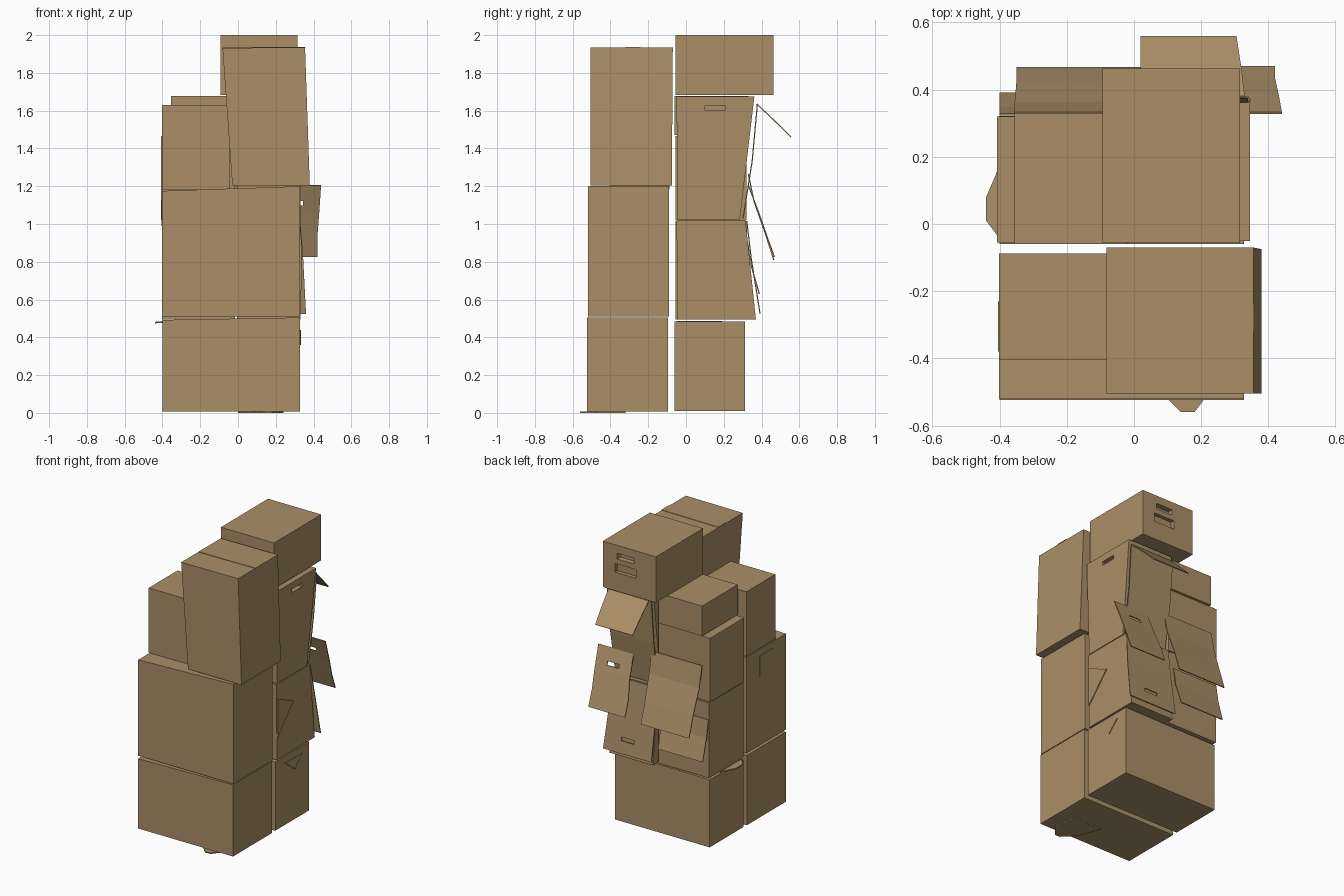
import bpy, bmesh, math
from mathutils import Vector

card = bpy.data.materials.new("cardboard brown")
card.diffuse_color = (0.402, 0.275, 0.136, 1)


def add_mesh(name, verts, faces):
    bm = bmesh.new()
    vs = [bm.verts.new(v) for v in verts]
    for f in faces:
        bm.faces.new([vs[i] for i in f])
    bmesh.ops.recalc_face_normals(bm, faces=bm.faces)
    me = bpy.data.meshes.new(name)
    bm.to_mesh(me)
    bm.free()
    me.materials.append(card)
    ob = bpy.data.objects.new(name, me)
    bpy.context.collection.objects.link(ob)
    return ob


CUBE = [(0, 1, 2, 3), (4, 5, 6, 7), (0, 1, 5, 4), (1, 2, 6, 5), (2, 3, 7, 6), (3, 0, 4, 7)]


def box(name, bottom, top, z0, zl, zr):
    """Carton from bottom and top rectangles (x0, x1, y0, y1); the lid runs from zl to zr."""
    def ring(r, a, b):
        return [(r[0], r[2], a), (r[1], r[2], b), (r[1], r[3], b), (r[0], r[3], a)]
    return add_mesh(name, ring(bottom, z0, z0) + ring(top, zl, zr), CUBE)


def plate(name, pts, direction, t=0.004):
    """Flat polygon thickened along a direction."""
    n = len(pts)
    d = Vector(direction) * t
    verts = [Vector(p) for p in pts] + [Vector(p) + d for p in pts]
    faces = [tuple(range(n)), tuple(range(n, 2 * n))]
    faces += [(i, (i + 1) % n, n + (i + 1) % n, n + i) for i in range(n)]
    return add_mesh(name, verts, faces)


def flap(name, rows):
    """Bent cardboard sheet; each row is (x0, x1, y, z)."""
    verts, faces = [], []
    for x0, x1, y, z in rows:
        verts += [(x0, y, z), (x1, y, z)]
    for i in range(len(rows) - 1):
        a = 2 * i
        faces.append((a, a + 1, a + 3, a + 2))
    ob = add_mesh(name, verts, faces)
    m = ob.modifiers.new("thickness", 'SOLIDIFY')
    m.thickness = 0.006
    m.offset = 0
    return ob


def slot(ob, centre, size):
    """Cut a rectangular hand hole with a hidden cutter."""
    c, s = Vector(centre), Vector(size) / 2
    ring = [(-1, -1), (1, -1), (1, 1), (-1, 1)]
    cut = add_mesh("hand_hole_cutter", [c + Vector((a * s.x, b * s.y, k * s.z))
                                       for k in (-1, 1) for a, b in ring], CUBE)
    cut.hide_render = True
    cut.hide_viewport = True
    m = ob.modifiers.new("hand_hole", 'BOOLEAN')
    m.operation = 'DIFFERENCE'
    m.solver = 'EXACT'
    m.object = cut


# Front stack
r = (-0.40, 0.328, -0.523, -0.095)
box("front_bottom_box", r, r, 0.008, 0.492, 0.505)
r = (-0.402, 0.328, -0.519, -0.09)
box("front_middle_box", r, r, 0.510, 1.175, 1.200)
r = (-0.402, -0.045, -0.405, -0.088)
box("front_upper_left_box", r, r, 1.182, 1.63, 1.63)
box("front_upper_right_box", (-0.03, 0.38, -0.505, -0.075),
    (-0.082, 0.355, -0.505, -0.07), 1.205, 1.932, 1.935)

# Back stack
r = (-0.40, 0.328, -0.06, 0.312)
box("back_bottom_box", r, r, 0.01, 0.478, 0.485)
r = (-0.402, -0.015, -0.055, 0.322)
box("back_lower_left_box", r, r, 0.495, 1.015, 1.015)
r = (-0.408, -0.015, -0.055, 0.32)
box("back_middle_left_box", r, r, 1.022, 1.465, 1.465)
r = (-0.355, -0.02, -0.06, 0.33)
box("back_small_left_box", r, r, 1.47, 1.678, 1.678)
box("back_lower_right_box", (-0.005, 0.33, -0.045, 0.37),
    (-0.005, 0.33, -0.05, 0.315), 0.495, 1.02, 1.02)
side = box("back_middle_right_box", (-0.005, 0.33, -0.045, 0.285),
           (-0.005, 0.345, -0.05, 0.362), 1.025, 1.675, 1.675)
slot(side, (0.34, 0.155, 1.615), (0.06, 0.11, 0.025))
r = (-0.093, 0.315, -0.055, 0.462)
crate = box("back_top_box", r, r, 1.682, 2.0, 2.0)
slot(crate, (0.14, 0.46, 1.925), (0.13, 0.07, 0.04))
slot(crate, (0.14, 0.46, 1.84), (0.16, 0.05, 0.06))

# Open flaps hanging off the back
flap("upper_back_panel", [(0.0, 0.34, 0.378, 1.635), (0.0, 0.335, 0.35, 1.33), (0.0, 0.33, 0.302, 1.03)])
flap("upper_right_flap", [(0.02, 0.33, 0.375, 1.635), (0.02, 0.32, 0.46, 1.555), (0.02, 0.305, 0.557, 1.46)])
f = flap("middle_right_flap", [(0.17, 0.44, 0.33, 1.205), (0.16, 0.43, 0.385, 1.06),
                              (0.14, 0.42, 0.43, 0.93), (0.14, 0.42, 0.468, 0.825)])
slot(f, (0.30, 0.36, 1.11), (0.09, 0.12, 0.025))
flap("middle_left_flap", [(-0.355, 0.03, 0.33, 1.265), (-0.355, 0.03, 0.36, 1.12),
                          (-0.35, 0.02, 0.42, 0.95), (-0.35, 0.02, 0.465, 0.81)])
f = flap("lower_right_flap", [(-0.01, 0.33, 0.322, 1.015), (-0.01, 0.345, 0.345, 0.82),
                             (-0.01, 0.36, 0.392, 0.525)])
slot(f, (0.18, 0.38, 0.62), (0.1, 0.06, 0.025))
flap("lower_left_flap", [(-0.40, -0.05, 0.326, 0.90), (-0.40, -0.05, 0.345, 0.78), (-0.40, -0.06, 0.388, 0.63)])

# Loose corners, creases and tape
plate("left_loose_corner", [(-0.395, 0.19, 0.478), (-0.41, 0.15, 0.476), (-0.44, 0.08, 0.474),
                            (-0.44, 0.01, 0.474), (-0.395, -0.05, 0.478)], (0, 0, 1), 0.008)
plate("bottom_loose_flap", [(0.0, -0.32, 0), (0.22, -0.32, 0), (0.24, -0.48, 0), (0.18, -0.56, 0),
                            (0.14, -0.56, 0), (0.06, -0.48, 0)], (0, 0, 1), 0.008)
plate("side_crease", [(0.33, -0.044, 0.92), (0.33, 0.13, 0.84), (0.33, -0.044, 0.65)], (1, 0, 0), 0.006)
plate("lower_side_crease", [(0.328, 0.04, 0.44), (0.328, 0.23, 0.44), (0.328, 0.15, 0.36)], (1, 0, 0), 0.005)
plate("side_label", [(-0.402, -0.23, 1.13), (-0.402, -0.38, 1.13),
                     (-0.402, -0.38, 0.99), (-0.402, -0.23, 0.99)], (-1, 0, 0), 0.003)
plate("top_tape", [(-0.08, -0.32, 1.932), (0.357, -0.32, 1.935),
                   (0.357, -0.24, 1.935), (-0.08, -0.24, 1.932)], (0, 0, 1), 0.003)
